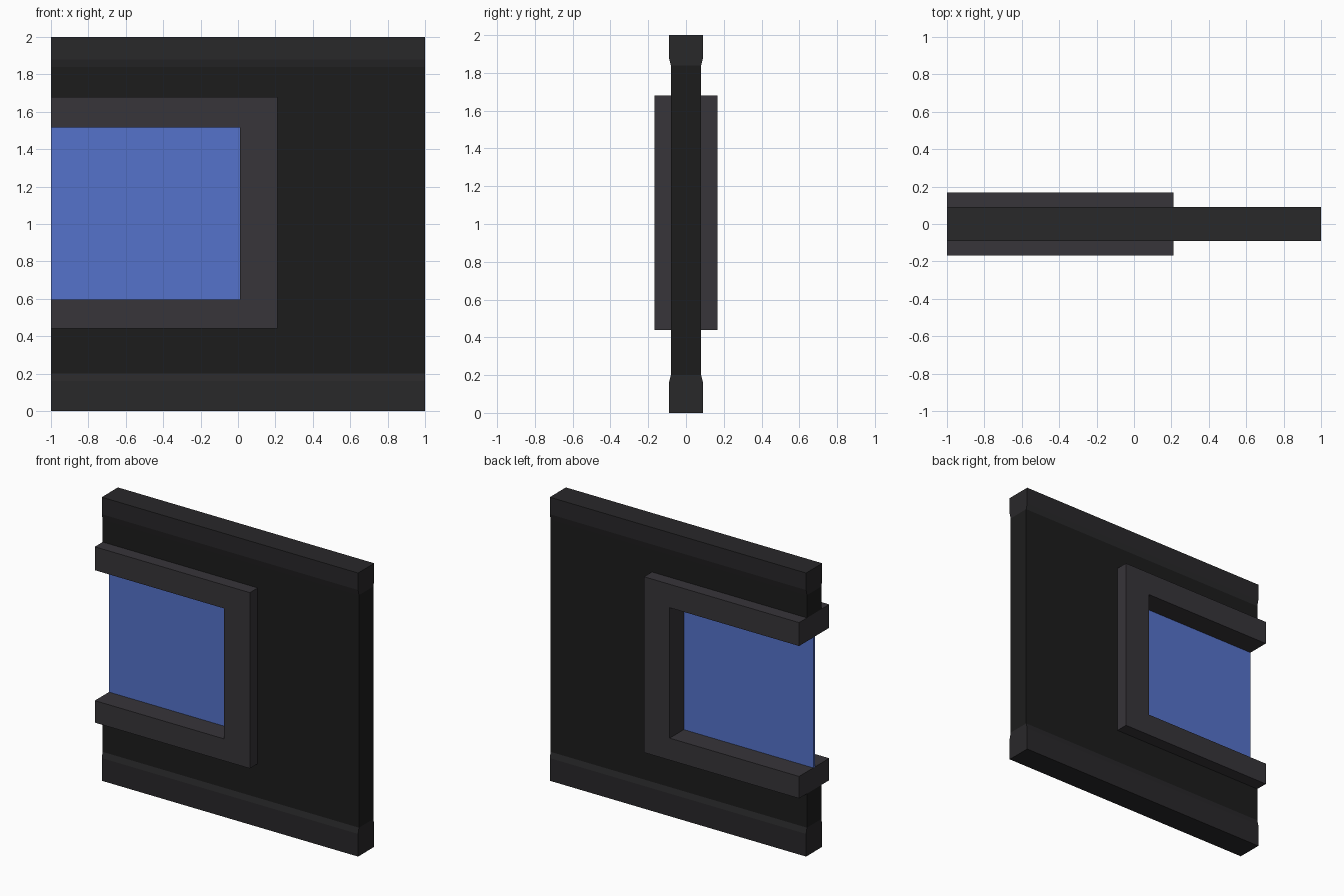
import bpy, bmesh
from mathutils import Vector

if "Cube" in bpy.data.objects:
    bpy.data.objects.remove(bpy.data.objects["Cube"])


def material(name, rgb):
    m = bpy.data.materials.new(name)
    m.diffuse_color = (*rgb, 1)
    m.use_nodes = True
    m.node_tree.nodes["Principled BSDF"].inputs["Base Color"].default_value = m.diffuse_color
    return m


def prism(name, outline, to_3d, lo, hi, mat, skip=()):
    """Extrude a 2D outline from lo to hi; skip lists hidden side faces."""
    bm = bmesh.new()
    a = [bm.verts.new(Vector(to_3d(u, v, lo))) for u, v in outline]
    b = [bm.verts.new(Vector(to_3d(u, v, hi))) for u, v in outline]
    bm.faces.new(a)
    bm.faces.new(b[::-1])
    n = len(outline)
    for i in range(n):
        if i not in skip:
            j = (i + 1) % n
            bm.faces.new((a[j], a[i], b[i], b[j]))
    bmesh.ops.recalc_face_normals(bm, faces=bm.faces)
    mesh = bpy.data.meshes.new(name)
    bm.to_mesh(mesh)
    bm.free()
    mesh.materials.append(mat)
    ob = bpy.data.objects.new(name, mesh)
    bpy.context.collection.objects.link(ob)
    return ob


def along_y(u, v, w):
    return (u, w, v)


def along_x(u, v, w):
    return (w, u, v)


def c_shape(right, bottom, top, hole_right, hole_bottom, hole_top):
    """Rectangle with an opening through its left side."""
    return [(-1, bottom), (right, bottom), (right, top), (-1, top),
            (-1, hole_top), (hole_right, hole_top),
            (hole_right, hole_bottom), (-1, hole_bottom)]


wall_mat = material("wall_black", (0.012, 0.012, 0.012))
trim_mat = material("trim_dark", (0.022, 0.021, 0.023))
frame_mat = material("frame_grey", (0.038, 0.035, 0.041))
glass_mat = material("glass_blue", (0.09, 0.17, 0.6))

# Wall panel, notched to take the window frame
prism("wall_panel", c_shape(1, 0.2, 1.84, 0.21, 0.44, 1.68), along_y,
      -0.08, 0.08, wall_mat, skip=(0, 2, 4, 5, 6))

# Thicker trims with chamfered inner edges
for name, outer, shoulder, inner in (("base_trim", 0, 0.16, 0.2),
                                     ("top_trim", 2, 1.88, 1.84)):
    prism(name, [(-0.09, outer), (0.09, outer), (0.09, shoulder),
                 (0.08, inner), (-0.08, inner), (-0.09, shoulder)],
          along_x, -1, 1, trim_mat, skip=(3,))

# Window frame, open on the left where the next panel joins
prism("window_frame", c_shape(0.21, 0.44, 1.68, 0.01, 0.595, 1.515), along_y,
      -0.168, 0.168, frame_mat)

# Thin glass pane in the middle of the frame
prism("window_glass", [(-1, 0.595), (0.01, 0.595), (0.01, 1.515), (-1, 1.515)],
      along_y, -0.01, 0.01, glass_mat)
